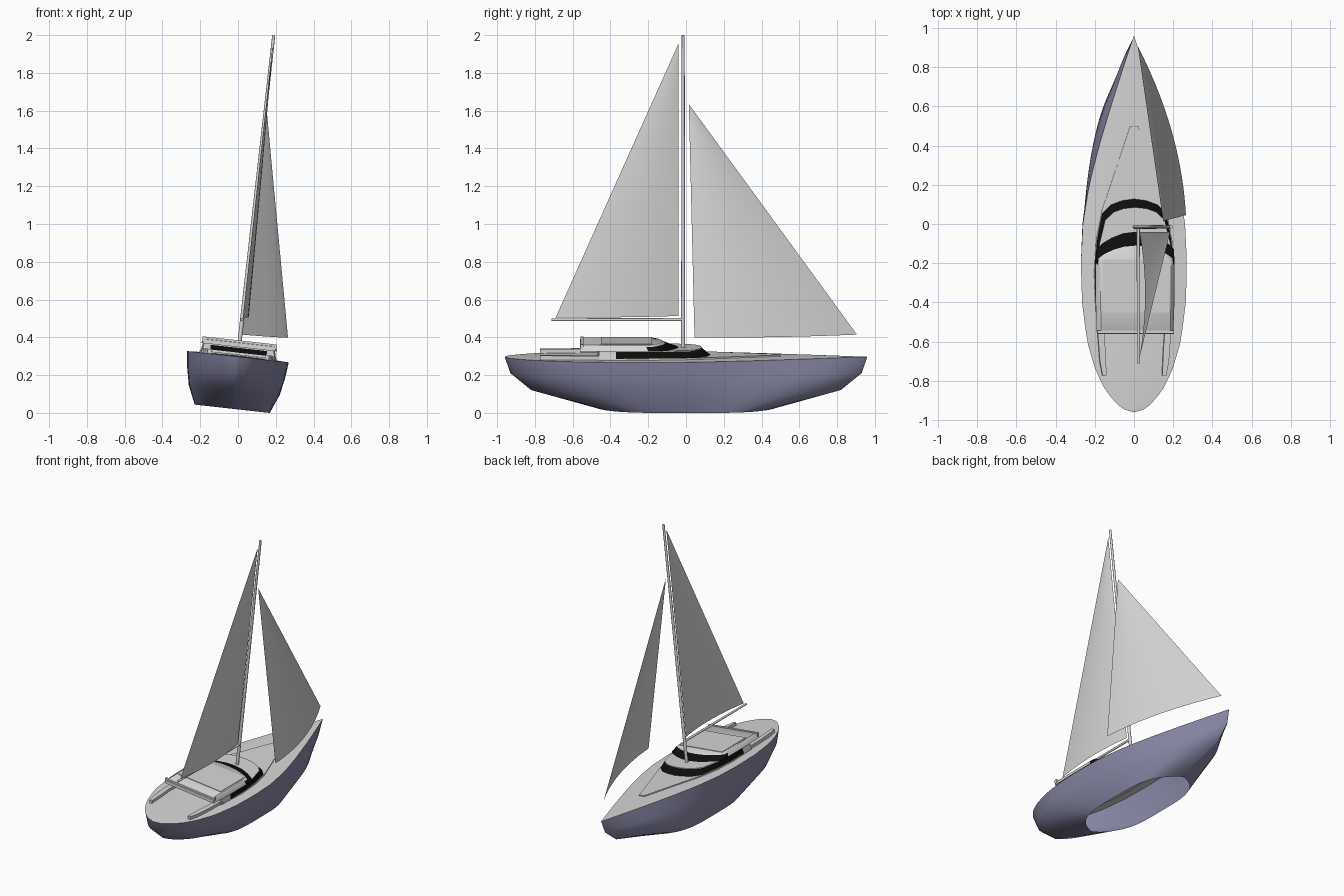
import bpy, math
from mathutils import Matrix, Vector

if "Cube" in bpy.data.objects:
    bpy.data.objects.remove(bpy.data.objects["Cube"])

# The whole boat is drawn upright, then heeled about a pivot at deck level
HEEL = (Matrix.Translation((0, 0, 0.3)) @ Matrix.Rotation(math.radians(6.35), 4, 'Y')
        @ Matrix.Translation((0, 0, -0.3)))


def material(name, col):
    m = bpy.data.materials.new(name)
    m.diffuse_color = (*col, 1)
    m.use_nodes = True
    m.node_tree.nodes["Principled BSDF"].inputs["Base Color"].default_value = m.diffuse_color
    return m


GREY = material("pale_grey", (0.68, 0.68, 0.68))
BLUE = material("hull_slate_blue", (0.25, 0.25, 0.39))
BLACK = material("window_black", (0.004, 0.004, 0.004))


def make(name, verts, faces, mats, rule=None, angle=35):
    me = bpy.data.meshes.new(name)
    me.from_pydata([tuple(v) for v in verts], [], faces)
    me.validate()
    for m in mats:
        me.materials.append(m)
    if rule:
        for p in me.polygons:
            p.material_index = rule(p)
    me.transform(HEEL)
    me.shade_smooth()
    me.set_sharp_from_angle(angle=math.radians(angle))
    ob = bpy.data.objects.new(name, me)
    bpy.context.collection.objects.link(ob)
    return ob


def mirrored(half):
    """Closed outline from the right half, listed bow to stern."""
    return half + [(-x, y) for x, y in reversed(half) if abs(x) > 1e-6]


def loft(name, rings, mats, rule=None, top=True, bottom=True, angle=35):
    """Join (outline, height) rings, listed from low to high."""
    n = len(rings[0][0])
    verts = [(x, y, z) for ring, z in rings for x, y in ring]
    faces = []
    for k in range(len(rings) - 1):
        for i in range(n):
            j = (i + 1) % n
            faces.append((k * n + j, k * n + i, (k + 1) * n + i, (k + 1) * n + j))
    if bottom:
        faces.append(tuple(range(n)))
    if top:
        b = (len(rings) - 1) * n
        faces.append(tuple(b + i for i in reversed(range(n))))
    return make(name, verts, faces, mats, rule, angle)


def box(name, x0, x1, y0, y1, z0, z1, mat):
    o = [(x0, y1), (x1, y1), (x1, y0), (x0, y0)]
    return loft(name, [(o, z0), (o, z1)], [mat])


def spar(name, a, b, r0, r1, n=12):
    a, b = Vector(a), Vector(b)
    q = (b - a).to_track_quat('Z', 'Y')
    verts = []
    for c, r in ((a, r0), (b, r1)):
        verts += [c + q @ Vector((r * math.cos(2 * math.pi * i / n),
                                  r * math.sin(2 * math.pi * i / n), 0)) for i in range(n)]
    faces = [(i, (i + 1) % n, n + (i + 1) % n, n + i) for i in range(n)]
    faces += [tuple(reversed(range(n))), tuple(range(n, 2 * n))]
    return make(name, verts, faces, [GREY])


def sail(name, tack, clew, head, belly, n=14):
    """Triangular sheet with a curved belly towards the right."""
    tack, clew, head = Vector(tack), Vector(clew), Vector(head)
    verts, faces = [], []
    for r in range(n):
        t = r / n
        for c in range(n + 1):
            s = c / n
            p = tack.lerp(clew, s).lerp(head, t)
            p.x += belly * 4 * s * (1 - s) * (1 - t) ** 0.8
            verts.append(p)
    verts.append(head)
    w = n + 1
    for r in range(n - 1):
        for c in range(n):
            faces.append((r * w + c, r * w + c + 1, (r + 1) * w + c + 1, (r + 1) * w + c))
    for c in range(n):
        faces.append(((n - 1) * w + c, (n - 1) * w + c + 1, n * w))
    return make(name, verts, faces, [GREY])


# Hull: blend from the deck outline down to a blunter open bottom
DECK = [(-0.96, 0), (-0.945, 0.05), (-0.92, 0.085), (-0.85, 0.145), (-0.75, 0.195), (-0.6, 0.24),
        (-0.4, 0.266), (-0.2, 0.272), (0, 0.262), (0.2, 0.23), (0.4, 0.178),
        (0.6, 0.118), (0.8, 0.054), (0.96, 0)]


def deck_half(y):
    for (y0, h0), (y1, h1) in zip(DECK, DECK[1:]):
        if y <= y1:
            return h0 + (h1 - h0) * (y - y0) / (y1 - y0)
    return 0


N = 36
S = [math.cos(math.pi * i / N) for i in range(N + 1)]


def hull_ring(length, width, blend):
    half = []
    for i, s in enumerate(S):
        f = deck_half(s * 0.96) / 0.272 * (1 - blend) + max(0, 1 - abs(s) ** 4) ** 0.8 * blend
        half.append((0 if i in (0, N) else width * f, length * s))
    return mirrored(half)


loft("hull", [(hull_ring(0.46, 0.2, 1), 0.02), (hull_ring(0.82, 0.243, 0.55), 0.12),
              (hull_ring(0.93, 0.262, 0.2), 0.21), (hull_ring(0.96, 0.272, 0), 0.297)],
     [BLUE], top=False, bottom=False, angle=50)

# Cambered deck
verts, faces = [], []
for s in S:
    h = deck_half(s * 0.96)
    for k in range(-4, 5):
        verts.append((h * k / 4, s * 0.96, 0.297 + 0.03 * h * (1 - (k / 4) ** 2)))
for i in range(N):
    for k in range(8):
        faces.append((i * 9 + k + 1, i * 9 + k, i * 9 + 9 + k, i * 9 + 10 + k))
make("deck", verts, faces, [GREY])

# Low trunk running forward from the cabin
trunk = mirrored([(0.02, 0.5), (0.09, 0.29), (0.165, 0.07), (0.195, -0.08),
                  (0.205, -0.25), (0.195, -0.47)])
loft("trunk", [(trunk, 0.29), (trunk, 0.309)], [GREY])

# Lower cabin with a wrap-around window band
low_a = mirrored([(0, 0.13), (0.06, 0.122), (0.12, 0.1), (0.165, 0.055), (0.19, -0.08),
                  (0.202, -0.2), (0.202, -0.37), (0.195, -0.46)])
low_b = mirrored([(0, 0.085), (0.06, 0.078), (0.11, 0.06), (0.152, 0.02), (0.182, -0.1),
                  (0.193, -0.2), (0.193, -0.37), (0.187, -0.46)])
loft("lower_cabin", [(low_a, 0.307), (low_b, 0.343), (low_b, 0.348)], [GREY, BLACK],
     lambda p: int(p.center.y > -0.36 and 0.31 < p.center.z < 0.335))

# Upper cabin with raked windscreen and roof
up_a = mirrored([(0, -0.04), (0.06, -0.047), (0.12, -0.07), (0.17, -0.1), (0.2, -0.13),
                 (0.202, -0.2), (0.202, -0.4), (0.196, -0.56)])
up_b = mirrored([(0, -0.11), (0.06, -0.116), (0.11, -0.13), (0.16, -0.153), (0.19, -0.175),
                 (0.192, -0.21), (0.192, -0.4), (0.188, -0.56)])
up_c = [(x * 0.94, -0.33 + (y + 0.33) * 0.94) for x, y in up_b]
loft("upper_cabin", [(up_a, 0.348), (up_b, 0.371), (up_c, 0.38)], [GREY, BLACK],
     lambda p: int(p.center.y > -0.2 and p.center.z < 0.365))
box("roof_hatch", -0.17, 0.17, -0.45, -0.18, 0.375, 0.384, GREY)
box("roof_rear_bar", -0.197, 0.197, -0.558, -0.542, 0.36, 0.384, GREY)
box("rear_window", -0.15, 0.15, -0.464, -0.459, 0.319, 0.344, BLACK)

# Cockpit coamings
for side, label in ((1, "right"), (-1, "left")):
    o = [(0.15, -0.45), (0.188, -0.45), (0.186, -0.58), (0.177, -0.7), (0.163, -0.772),
         (0.143, -0.772), (0.148, -0.65), (0.155, -0.55)]
    o = [(side * x, y) for x, y in o]
    if side < 0:
        o.reverse()
    loft("coaming_" + label, [(o, 0.295), (o, 0.322)], [GREY])

# Rig
spar("mast", (0, -0.015, 0.33), (0, -0.015, 2.009), 0.011, 0.008)
spar("boom", (0, -0.015, 0.495), (0, -0.712, 0.495), 0.008, 0.007)
sail("mainsail", (0.004, -0.04, 0.515), (0.003, -0.69, 0.507), (0, -0.04, 1.965), 0.03)
sail("jib", (0.007, 0.905, 0.416), (0.252, 0.045, 0.428), (0, 0.015, 1.643), 0.05)
